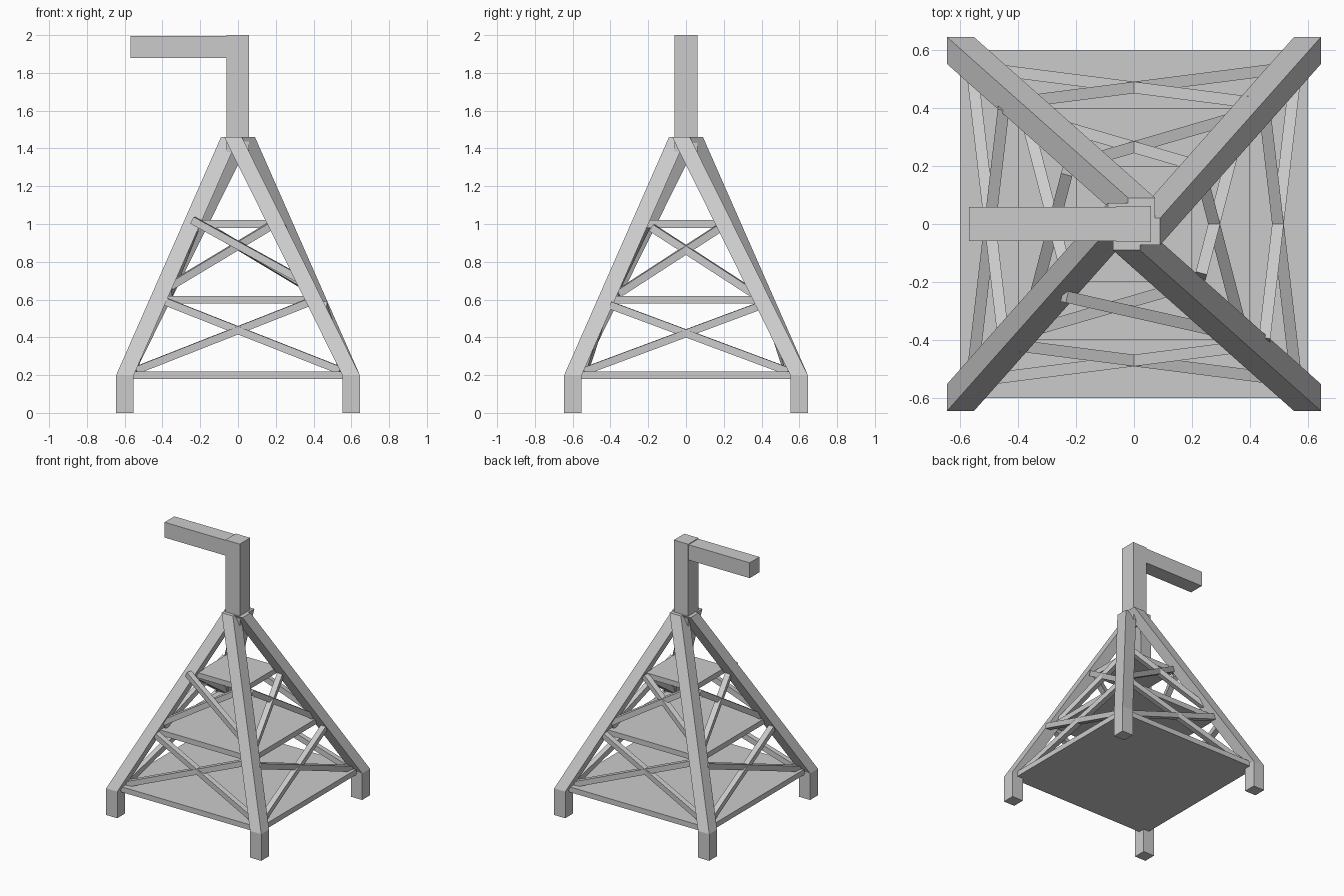
import bpy
import bmesh
from mathutils import Vector, Matrix

cube = bpy.data.objects.get("Cube")
if cube:
    bpy.data.objects.remove(cube, do_unlink=True)

grey = bpy.data.materials.new("plain_grey")
grey.use_nodes = True
colour = (0.6, 0.6, 0.6, 1)
grey.diffuse_color = colour
grey.node_tree.nodes["Principled BSDF"].inputs["Base Color"].default_value = colour


def finish(name, bm):
    bmesh.ops.recalc_face_normals(bm, faces=bm.faces)
    mesh = bpy.data.meshes.new(name)
    bm.to_mesh(mesh)
    bm.free()
    mesh.materials.append(grey)
    obj = bpy.data.objects.new(name, mesh)
    bpy.context.collection.objects.link(obj)
    return obj


def box(name, low, high):
    low, high = Vector(low), Vector(high)
    bm = bmesh.new()
    bmesh.ops.create_cube(bm, size=1)
    bmesh.ops.scale(bm, vec=high - low, verts=bm.verts)
    bmesh.ops.translate(bm, vec=(low + high) / 2, verts=bm.verts)
    return finish(name, bm)


def beam(name, start, end, turn, size=0.04):
    """Square bar between two points, turned about the tower's axis."""
    start, end = turn @ Vector(start), turn @ Vector(end)
    along = (end - start).normalized()
    side = along.cross(Vector((0, 0, 1))).normalized()
    up = side.cross(along)
    frame = Matrix((along, side, up)).transposed().to_4x4()
    frame.translation = (start + end) / 2
    bm = bmesh.new()
    bmesh.ops.create_cube(bm, size=1)
    bmesh.ops.scale(bm, vec=((end - start).length, size, size), verts=bm.verts)
    bmesh.ops.transform(bm, matrix=frame, verts=bm.verts)
    return finish(name, bm)


def leg(name, turn):
    """Upright foot continued by a slanted shaft with level square sections."""
    rings = [(-0.645, -0.645, 0), (-0.645, -0.645, 0.2), (-0.09, -0.02, 1.46)]
    w = 0.093
    bm = bmesh.new()
    loops = []
    for x, y, z in rings:
        corners = [(x, y, z), (x + w, y, z), (x + w, y + w, z), (x, y + w, z)]
        loops.append([bm.verts.new(turn @ Vector(c)) for c in corners])
    for a, b in zip(loops, loops[1:]):
        for i in range(4):
            j = (i + 1) % 4
            bm.faces.new((a[i], a[j], b[j], b[i]))
    bm.faces.new(loops[0])
    bm.faces.new(loops[-1])
    return finish(name, bm)


# Decks
for name, half, z in (("lower_deck", 0.6, 0.2), ("middle_deck", 0.4, 0.6),
                      ("upper_deck", 0.2, 1.0)):
    box(name, (-half, -half, z - 0.02), (half, half, z + 0.02))

# Legs and crossed braces, a quarter turn per side
for i, side in enumerate(("front", "left", "back", "right")):
    turn = Matrix.Rotation(i * 1.5707963, 3, "Z")
    leg(side + "_leg", turn)
    if i % 2 == 0:
        low = ((0.54, -0.54, 0.225), (-0.40, -0.42, 0.595))
        high = ((0.36, -0.37, 0.67), (-0.19, -0.21, 1.0))
    else:
        low = ((0.54, -0.56, 0.22), (-0.40, -0.45, 0.57))
        high = ((0.36, -0.37, 0.63), (-0.18, -0.23, 0.98))
    for level, (a, b) in (("lower", low), ("upper", high)):
        for m in (1, -1):
            start, end = (m * a[0], a[1], a[2]), (m * b[0], b[1], b[2])
            # One upper front brace laps over its leg
            if side == "front" and level == "upper" and m == 1:
                start, end = (0.36, -0.385, 0.69), (-0.24, -0.25, 1.02)
            hand = "rising" if m == 1 else "falling"
            beam(f"{side}_{level}_{hand}_brace", start, end, turn)

# Post and side arm
box("post", (-0.062, -0.062, 1.38), (0.058, 0.062, 2.0))
box("arm", (-0.57, -0.058, 1.88), (-0.06, 0.058, 1.995))
